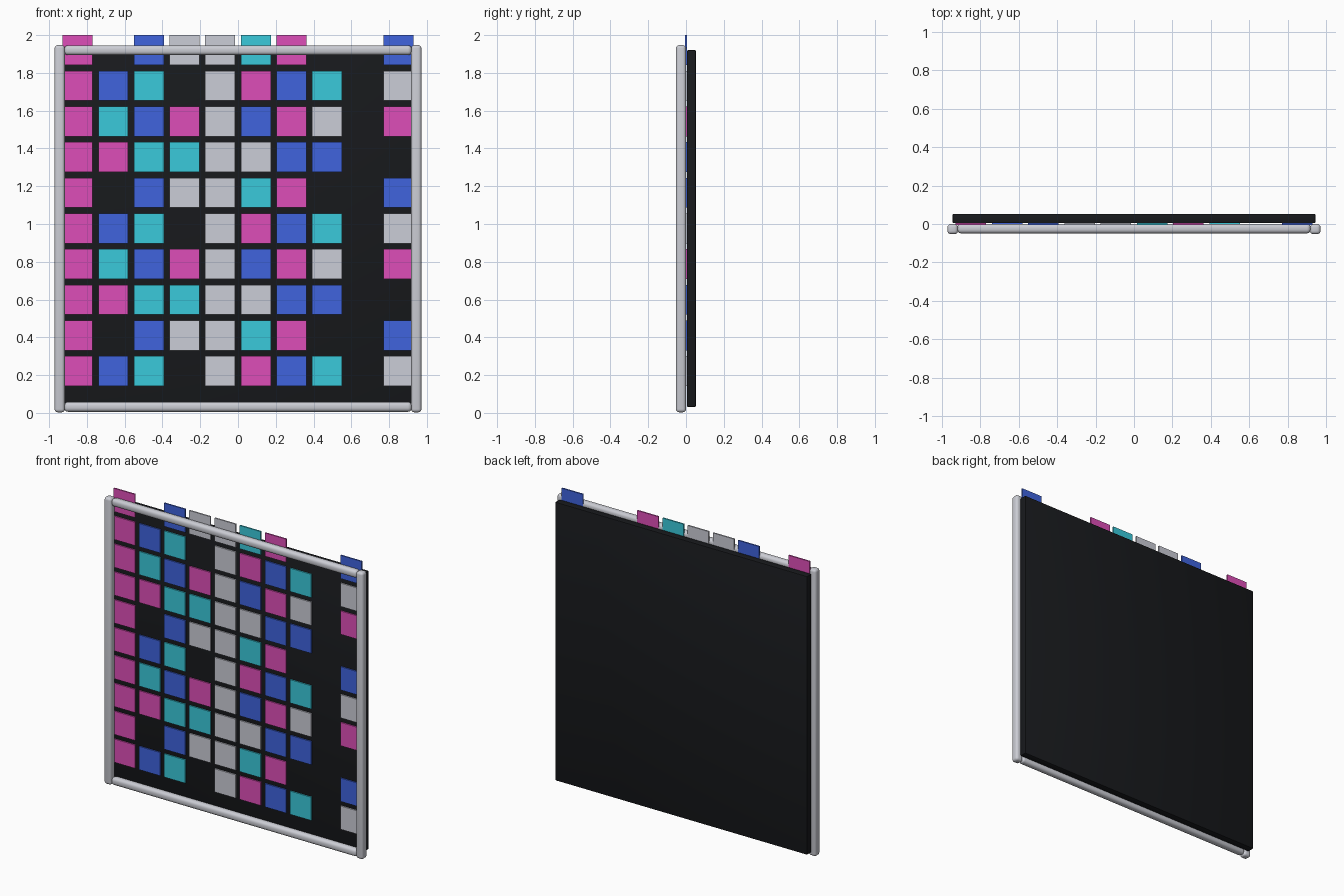
import bpy, math

if "Cube" in bpy.data.objects:
    bpy.data.objects.remove(bpy.data.objects["Cube"])

def material(name, rgb):
    m = bpy.data.materials.new(name)
    m.diffuse_color = (*rgb, 1)
    m.use_nodes = True
    m.node_tree.nodes["Principled BSDF"].inputs["Base Color"].default_value = m.diffuse_color
    return m

def box(name, lo, hi, bevel=0.0, segments=3, mat=None):
    """Box between two corners, with optional rounded edges."""
    bpy.ops.mesh.primitive_cube_add(size=1, location=[(a + b) / 2 for a, b in zip(lo, hi)])
    o = bpy.context.object
    o.name = name
    o.scale = [b - a for a, b in zip(lo, hi)]
    bpy.ops.object.transform_apply(location=False, rotation=False, scale=True)
    if bevel:
        mod = o.modifiers.new("round_edges", "BEVEL")
        mod.width = bevel
        mod.segments = segments
        bpy.ops.object.modifier_apply(modifier=mod.name)
        bpy.ops.object.shade_smooth_by_angle(angle=math.radians(35))
    if mat:
        o.data.materials.append(mat)
    return o

black = material("panel_black", (0.009, 0.010, 0.012))
silver = material("rail_silver", (0.60, 0.61, 0.66))
colours = {
    "M": material("tile_magenta", (0.73, 0.076, 0.48)),
    "B": material("tile_blue", (0.05, 0.127, 0.73)),
    "C": material("tile_cyan", (0.042, 0.59, 0.71)),
    "W": material("tile_white", (0.60, 0.61, 0.68)),
}

# Dark backing panel
box("back_panel", (-0.945, 0.004, 0.032), (0.945, 0.053, 1.92), 0.006, 2, black)

# Rounded frame rails
for side, x in (("left", -0.944), ("right", 0.944)):
    box(side + "_rail", (x - 0.027, -0.053, 0.003), (x + 0.027, 0.0, 1.947), 0.017, 4, silver)
for side, z in (("bottom", 0.032), ("top", 1.92)):
    box(side + "_rail", (-0.92, -0.049, z - 0.026), (0.92, 0.001, z + 0.026), 0.02, 4, silver)

# Coloured tiles: four row patterns repeating upwards, dots are gaps
rows = ["MBC.WMBC.W", "M.BWWCM..B", "MMCCWWBB..", "MCBMWBMW.M"]
pitch, half = 0.1888, 0.079
for r in range(10):
    z = 0.2215 + r * pitch
    for c, key in enumerate(rows[r % 4]):
        if key == ".":
            continue
        x = (c - 4.5) * pitch
        box(f"tile_{r}_{c}", (x - half, -0.005, z - half), (x + half, 0.005, z + half),
            mat=colours[key])
